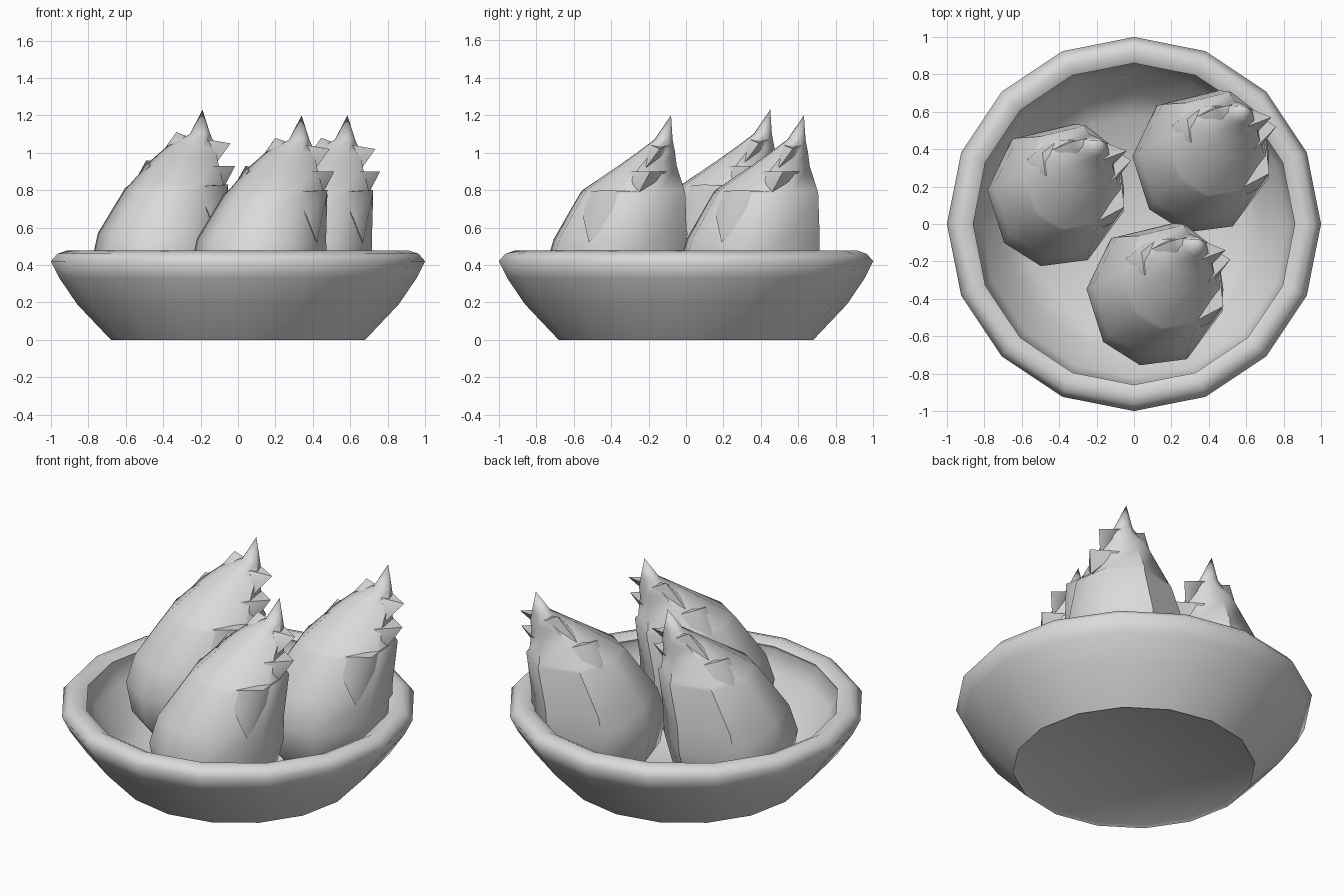
import bpy, bmesh, math
from mathutils import Vector

if "Cube" in bpy.data.objects:
    bpy.data.objects.remove(bpy.data.objects["Cube"])

clay = bpy.data.materials.new("pale_grey")
clay.diffuse_color = (0.7, 0.7, 0.7, 1)
clay.use_nodes = True
clay.node_tree.nodes["Principled BSDF"].inputs["Base Color"].default_value = clay.diffuse_color


def make_object(name, bm, angle):
    bmesh.ops.recalc_face_normals(bm, faces=bm.faces)
    mesh = bpy.data.meshes.new(name)
    bm.to_mesh(mesh)
    bm.free()
    mesh.materials.append(clay)
    obj = bpy.data.objects.new(name, mesh)
    bpy.context.collection.objects.link(obj)
    bpy.ops.object.select_all(action='DESELECT')
    obj.select_set(True)
    bpy.context.view_layer.objects.active = obj
    bpy.ops.object.shade_smooth_by_angle(angle=math.radians(angle))
    return obj


def loft(bm, rings, angles, bottom, top):
    """Skin elliptical rings (z, cx, cy, rx, ry) and close both ends at a point."""
    sides = len(angles)
    loops = [[bm.verts.new((cx + rx * math.cos(a), cy + ry * math.sin(a), z)) for a in angles]
             for z, cx, cy, rx, ry in rings]
    for lo, hi in zip(loops, loops[1:]):
        for i in range(sides):
            j = (i + 1) % sides
            bm.faces.new((lo[i], lo[j], hi[j], hi[i]))
    for loop, point in ((loops[0], bottom), (loops[-1], top)):
        pole = bm.verts.new(point)
        for i in range(sides):
            bm.faces.new((loop[i], loop[(i + 1) % sides], pole))


# Bowl: foot, outer wall, rounded rim with a small inner lip, inner wall and floor
profile = [(0.66, 0.012), (0.68, 0), (0.86, 0.19), (0.955, 0.33), (1.0, 0.42), (0.965, 0.46),
           (0.915, 0.477), (0.86, 0.448), (0.872, 0.425), (0.82, 0.32), (0.69, 0.14),
           (0.58, 0.05)]
bm = bmesh.new()
loft(bm, [(z, 0, 0, r, r) for r, z in profile], [math.tau * i / 16 for i in range(16)],
     (0, 0, 0.012), (0, 0, 0.04))
make_object("bowl", bm, 75)

# Shoot body, leaning back and to the right
rings = [(0.10, .11, -.38, .25, .27), (0.20, .11, -.38, .33, .35),
         (0.38, .115, -.375, .37, .39), (0.54, .13, -.35, .35, .365),
         (0.78, .205, -.285, .28, .29), (0.80, .205, -.28, .255, .28),
         (0.93, .245, -.205, .18, .16), (1.00, .28, -.16, .135, .105),
         (1.07, .328, -.12, .055, .05)]


def section(z):
    """Centre and radii of the body at height z."""
    for a, b in zip(rings, rings[1:]):
        if a[0] <= z <= b[0]:
            t = (z - a[0]) / (b[0] - a[0])
            return [p + (q - p) * t for p, q in zip(a, b)][1:]


def surface(angle, z, grow):
    cx, cy, rx, ry = section(z)
    return Vector((cx + rx * grow * math.cos(angle), cy + ry * grow * math.sin(angle), z))


def sheath_tip(bm, tip, base_z, low_z, half_width):
    """Pointed leaf end: a curved fan growing out of the body, with a flat top."""
    cx, cy, rx, ry = section(base_z)
    a = math.atan2((tip[1] - cy) / ry, (tip[0] - cx) / rx)
    w = math.radians(half_width)
    arc = []
    for i in range(5):
        t = i / 2 - 1
        z = low_z + (base_z - low_z) * abs(t)
        arc.append(bm.verts.new(surface(a + w * t, z, 0.95)))
    core = bm.verts.new((cx, cy, base_z))
    point = bm.verts.new(tip)
    for p, q in zip(arc, arc[1:]):
        bm.faces.new((p, q, point))
        bm.faces.new((q, p, core))
    bm.faces.new((arc[-1], core, point))
    bm.faces.new((core, arc[0], point))


bm = bmesh.new()
loft(bm, rings, [math.radians(d) for d in (-13, 30, 76, 130, 176, 221, 257, 297)],
     (.11, -.38, .09), (.34, -.08, 1.2))
for tip, base_z, low_z, width in (((.478, -.44, .80), .79, .52, 38),
                                  ((.515, -.19, .90), .90, .79, 36),
                                  ((.49, -.14, 1.02), 1.04, .92, 42),
                                  ((.04, -.15, .93), .90, .78, 38),
                                  ((.20, -.09, 1.08), 1.04, .93, 42)):
    sheath_tip(bm, tip, base_z, low_z, width)
front = make_object("front_shoot", bm, 50)

# Two more shoots share the same mesh
for name, offset in (("left_shoot", (-0.53, 0.53, 0.03)), ("right_shoot", (0.245, 0.71, 0))):
    shoot = front.copy()
    shoot.name = name
    shoot.location = offset
    bpy.context.collection.objects.link(shoot)
